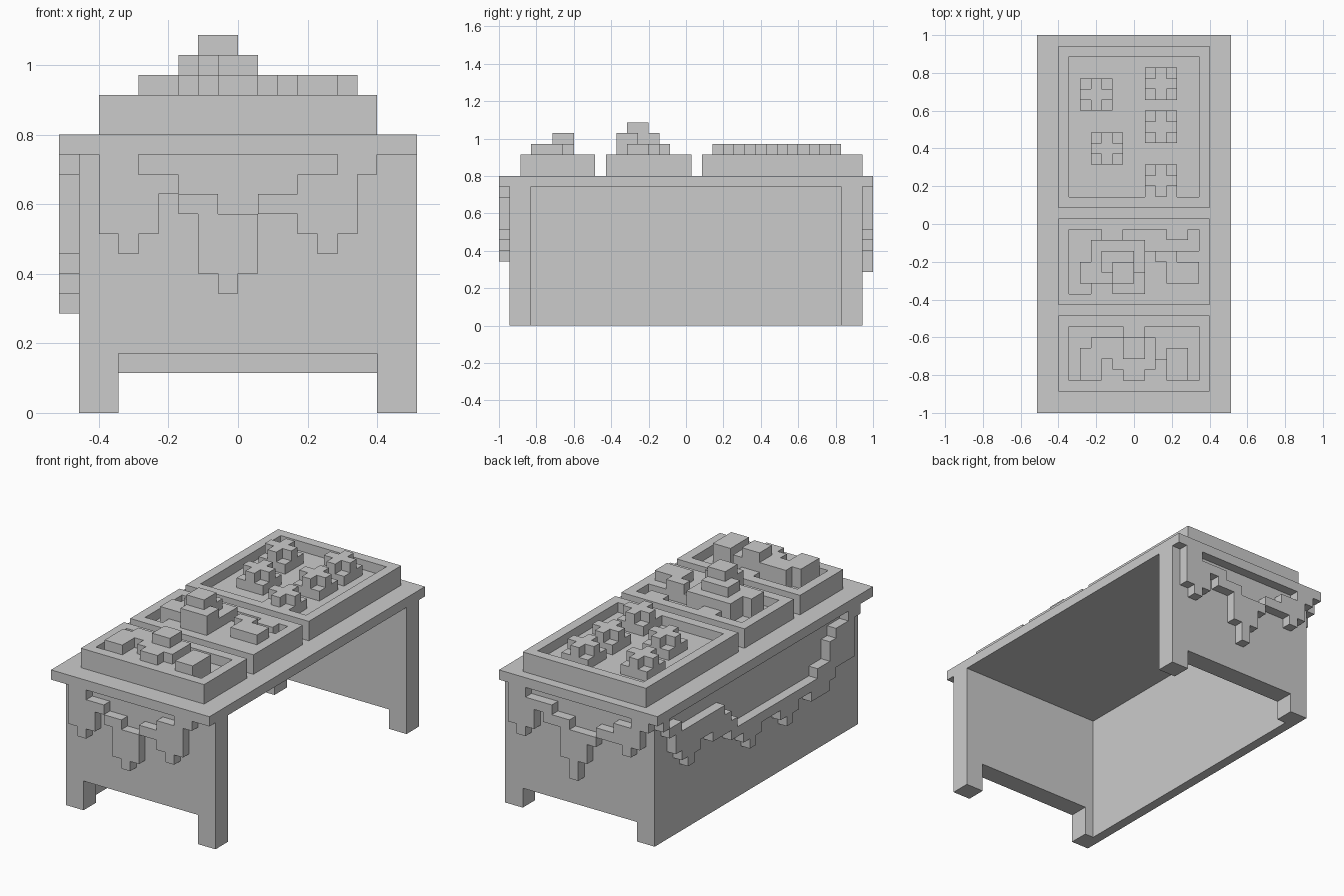
import bpy
import bmesh
from mathutils import Vector

cube = bpy.data.objects.get("Cube")
if cube:
    bpy.data.objects.remove(cube, do_unlink=True)

U = 2 / 35                          # edge of one block
ORIGIN = Vector((-9, -17.5, 0))     # block grid corner

stone = bpy.data.materials.new("light_grey")
stone.use_nodes = True
GREY = (0.6, 0.6, 0.6, 1)
stone.diffuse_color = GREY
stone.node_tree.nodes["Principled BSDF"].inputs["Base Color"].default_value = GREY


def box(x0, x1, y0, y1, z0, z1):
    return {(x, y, z) for x in range(x0, x1)
            for y in range(y0, y1) for z in range(z0, z1)}


def layer(z, *rects):
    return set().union(*(box(*r, z, z + 1) for r in rects))


def build(name, cells):
    """Skin a set of blocks with their exposed faces only."""
    bm = bmesh.new()
    for cell in cells:
        for axis in range(3):
            for side in (0, 1):
                near = list(cell)
                near[axis] += 2 * side - 1
                if tuple(near) in cells:
                    continue
                a, b = (axis + 1) % 3, (axis + 2) % 3
                loop = [(0, 0), (1, 0), (1, 1), (0, 1)]
                verts = []
                for s, t in (loop if side else loop[::-1]):
                    p = Vector(cell) + ORIGIN
                    p[axis] += side
                    p[a] += s
                    p[b] += t
                    verts.append(bm.verts.new(p * U))
                bm.faces.new(verts)
    bmesh.ops.remove_doubles(bm, verts=bm.verts, dist=U / 100)
    bmesh.ops.dissolve_limit(bm, angle_limit=0.01, verts=bm.verts, edges=bm.edges)
    mesh = bpy.data.meshes.new(name)
    bm.to_mesh(mesh)
    bm.free()
    mesh.materials.append(stone)
    obj = bpy.data.objects.new(name, mesh)
    bpy.context.collection.objects.link(obj)


def tray(y0, y1):
    """Raised box with a one-block rim around a sunken floor."""
    return box(2, 16, y0, y1, 14, 16) - box(3, 15, y0 + 1, y1 - 1, 15, 16)


# Table body
build("table_top", box(0, 18, 0, 35, 13, 14))
build("front_panel", box(1, 18, 1, 3, 0, 13) - box(3, 16, 1, 3, 0, 3))
build("back_panel", box(1, 18, 32, 34, 0, 13) - box(3, 16, 32, 34, 0, 2))
build("side_wall", box(1, 2, 3, 32, 0, 13))

# Hanging drapes: bottom and top height of each column
front = "9D 8D 9C BC AB 7B 6A 7A AB AB 9C 8C 9D CD"
back = "9D 8D 9C BC AC AB 7B 5A 7A 9A AB AB AC 9C AD CD"
side = ("CD BC 9C 8B 7B 8B 9B 9B 8B 8B 8A 79 78 68 58 68 78 78 78 68 58 68 "
        "78 78 68 69 69 7B 8C 8C 8D CD")


def drape(columns, place):
    cells = set()
    for n, (low, high) in enumerate(columns.split()):
        x, y = place(n)
        cells |= box(x, x + 1, y, y + 1, int(low, 16), int(high, 16))
    return cells


build("front_drape", drape(front, lambda n: (2 + n, 0)))
build("back_drape", drape(back, lambda n: (16 - n, 34)))
build("side_drape", drape(side, lambda n: (0, 33 - n)))

# Back tray with cross-shaped blossoms
garden = tray(19, 34)
for x, y in ((4, 28), (10, 29), (10, 25), (10, 20), (5, 23)):
    garden |= layer(15, (x, x + 3, y, y + 3))
    garden |= layer(16, (x + 1, x + 2, y, y + 3), (x, x + 3, y + 1, y + 2))
build("back_tray", garden)

# Middle tray with the tallest heap
heap = tray(10, 18)
heap |= layer(15, (5, 15, 11, 15), (4, 5, 12, 14), (6, 8, 15, 17),
              (12, 14, 16, 17), (5, 10, 15, 16))
heap |= layer(16, (5, 10, 12, 16), (4, 5, 12, 14), (12, 15, 12, 14),
              (11, 13, 14, 15), (7, 10, 11, 12))
heap |= layer(17, (7, 10, 11, 13), (6, 9, 13, 15))
heap |= layer(18, (7, 9, 12, 14))
build("middle_tray", heap)

# Front tray with a low heap
mound = tray(2, 9)
mound |= layer(15, (4, 14, 3, 5), (5, 11, 5, 7), (8, 10, 7, 8),
               (12, 14, 5, 6), (4, 6, 5, 6))
mound |= layer(16, (4, 6, 3, 6), (5, 7, 5, 7), (7, 11, 4, 7),
               (12, 14, 3, 6), (8, 10, 3, 4))
mound |= layer(17, (8, 10, 5, 7))
build("front_tray", mound)
